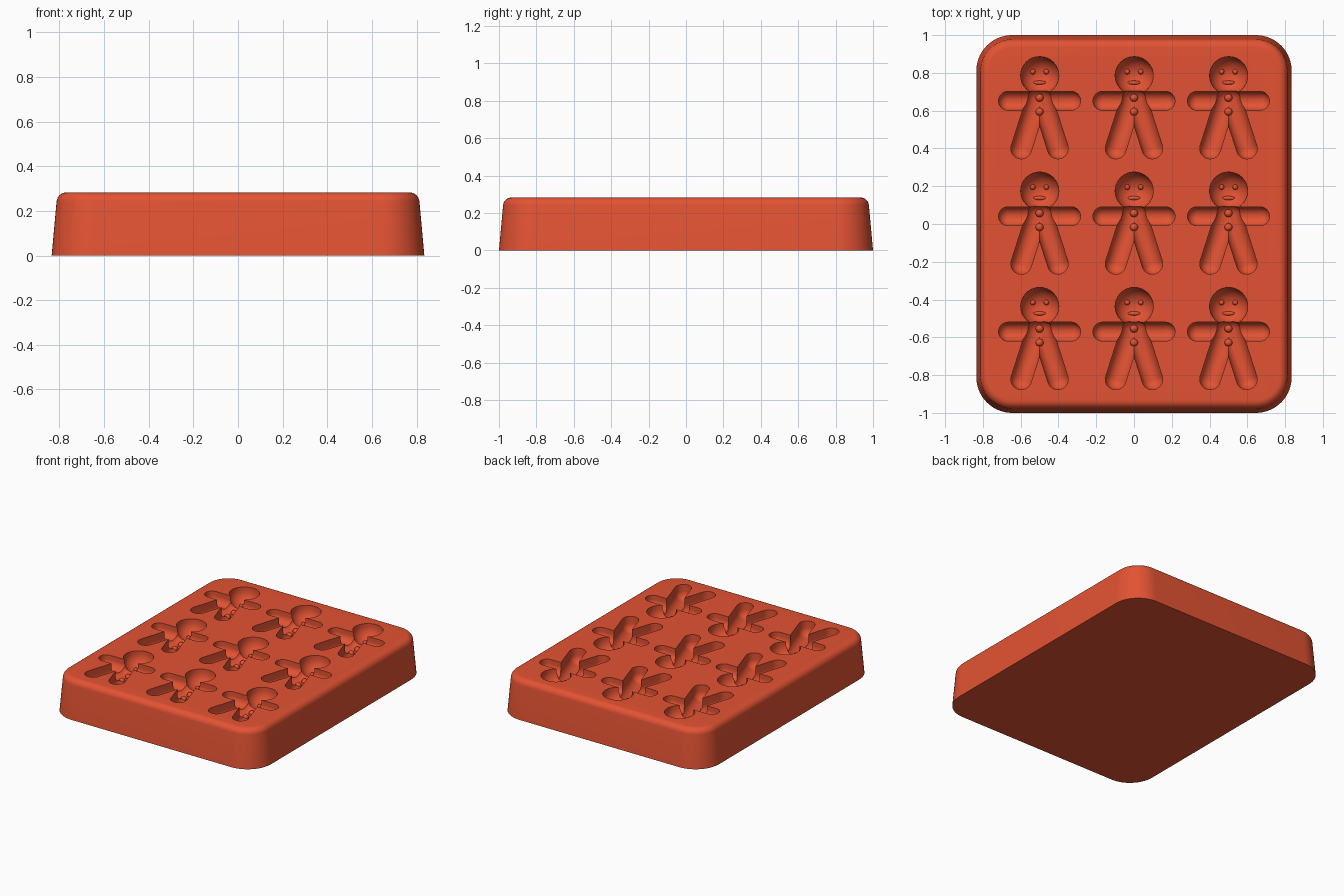
import bpy, bmesh, math

if "Cube" in bpy.data.objects:
    bpy.data.objects.remove(bpy.data.objects["Cube"])

TOP = 0.283
PITCH_X, PITCH_Y = 0.5, 0.611
CENTRES = [(c * PITCH_X, r * PITCH_Y) for r in (-1, 0, 1) for c in (-1, 0, 1)]

silicone = bpy.data.materials.new("red silicone")
silicone.use_nodes = True
RED = (0.77, 0.086, 0.033, 1)
silicone.diffuse_color = RED
silicone.node_tree.nodes["Principled BSDF"].inputs["Base Color"].default_value = RED


def finish(name, bm):
    bmesh.ops.recalc_face_normals(bm, faces=bm.faces)
    mesh = bpy.data.meshes.new(name)
    bm.to_mesh(mesh)
    bm.free()
    mesh.materials.append(silicone)
    ob = bpy.data.objects.new(name, mesh)
    bpy.context.collection.objects.link(ob)
    return ob


def select(ob):
    bpy.ops.object.select_all(action='DESELECT')
    ob.select_set(True)
    bpy.context.view_layer.objects.active = ob


def bridge(bm, low, high):
    for i in range(len(low)):
        j = (i + 1) % len(low)
        bm.faces.new((low[i], low[j], high[j], high[i]))


def rounded_ring(bm, inset, z, steps=14):
    """Rounded rectangle loop, shrunk by inset."""
    radius = 0.19 - inset
    ring = []
    for k, (sx, sy) in enumerate([(1, 1), (-1, 1), (-1, -1), (1, -1)]):
        for i in range(steps + 1):
            a = math.radians(90) * (k + i / steps)
            ring.append(bm.verts.new((sx * (0.835 - 0.19) + radius * math.cos(a),
                                      sy * (1.0 - 0.19) + radius * math.sin(a), z)))
    return ring


# tray body: tapered wall with a rounded top rim
bm = bmesh.new()
fillet = 0.045
profile = [(0, 0)]
for i in range(9):
    a = math.radians(5 + 85 * i / 8)
    profile.append((0.022 + fillet * (1 - math.cos(a)), TOP - fillet + fillet * math.sin(a)))
rings = [rounded_ring(bm, *p) for p in profile]
for low, high in zip(rings, rings[1:]):
    bridge(bm, low, high)
bm.faces.new(rings[0])
bm.faces.new(rings[-1])
tray = finish("mould_tray", bm)


def slot_ring(bm, centre, start, end, radius, z, steps=16):
    """Stadium-shaped loop around the line from start to end."""
    heading = math.atan2(end[1] - start[1], end[0] - start[0])
    ring = []
    for (x, y), turn in ((end, -90), (start, 90)):
        for i in range(steps + 1):
            a = heading + math.radians(turn + 180 * i / steps)
            ring.append(bm.verts.new((centre[0] + x + radius * math.cos(a),
                                      centre[1] + y + radius * math.sin(a), z)))
    return ring


def hollow(name, start, end, radius, drop):
    """Cutter: round-bottomed slot repeated at every figure."""
    bm = bmesh.new()
    for centre in CENTRES:
        rings = [slot_ring(bm, centre, start, end, radius, TOP + 0.1)]
        for i in range(10):
            a = math.radians(9 * i)
            rings.append(slot_ring(bm, centre, start, end, radius * math.cos(a),
                                   TOP - drop - radius * math.sin(a)))
        for low, high in zip(rings, rings[1:]):
            bridge(bm, low, high)
        bm.faces.new(rings[0])
        bm.faces.new(rings[-1])
    bmesh.ops.remove_doubles(bm, verts=bm.verts, dist=0.0005)
    ob = finish(name, bm)
    ob.hide_render = True
    return ob


# figure-shaped hollows: head, arms and two legs
cutters = [hollow("head_cutter", (0, 0.175), (0.002, 0.175), 0.1, 0.02),
           hollow("arm_cutter", (-0.167, 0.041), (0.167, 0.041), 0.05, 0.03)]
for side in (-1, 1):
    cutters.append(hollow("leg_cutter", (side * 0.015, 0.045), (side * 0.097, -0.211), 0.055, 0.05))

select(tray)
for cutter in cutters:
    mod = tray.modifiers.new("hollow", 'BOOLEAN')
    mod.operation = 'DIFFERENCE'
    mod.solver = 'EXACT'
    mod.object = cutter
    bpy.ops.object.modifier_apply(modifier=mod.name)
for cutter in cutters:
    bpy.data.objects.remove(cutter)
select(tray)
bpy.ops.object.shade_smooth_by_angle(angle=math.radians(35))


def bumps(name, spots, radius, depth, stretch=1.0):
    """Small raised domes on the hollow floors."""
    bm = bmesh.new()
    for cx, cy in CENTRES:
        for x, y in spots:
            made = bmesh.ops.create_uvsphere(bm, u_segments=16, v_segments=10, radius=radius)
            bmesh.ops.scale(bm, verts=made["verts"], vec=(stretch, 1, 1))
            bmesh.ops.translate(bm, verts=made["verts"], vec=(cx + x, cy + y, TOP - depth))
    ob = finish(name, bm)
    select(ob)
    bpy.ops.object.shade_smooth_by_angle(angle=math.radians(60))


# facial features and buttons
bumps("eyes", [(-0.036, 0.195), (0.036, 0.195)], 0.014, 0.109)
bumps("mouths", [(0, 0.137)], 0.011, 0.111, 3.3)
bumps("buttons", [(0, 0.057), (0, -0.017)], 0.021, 0.1)
